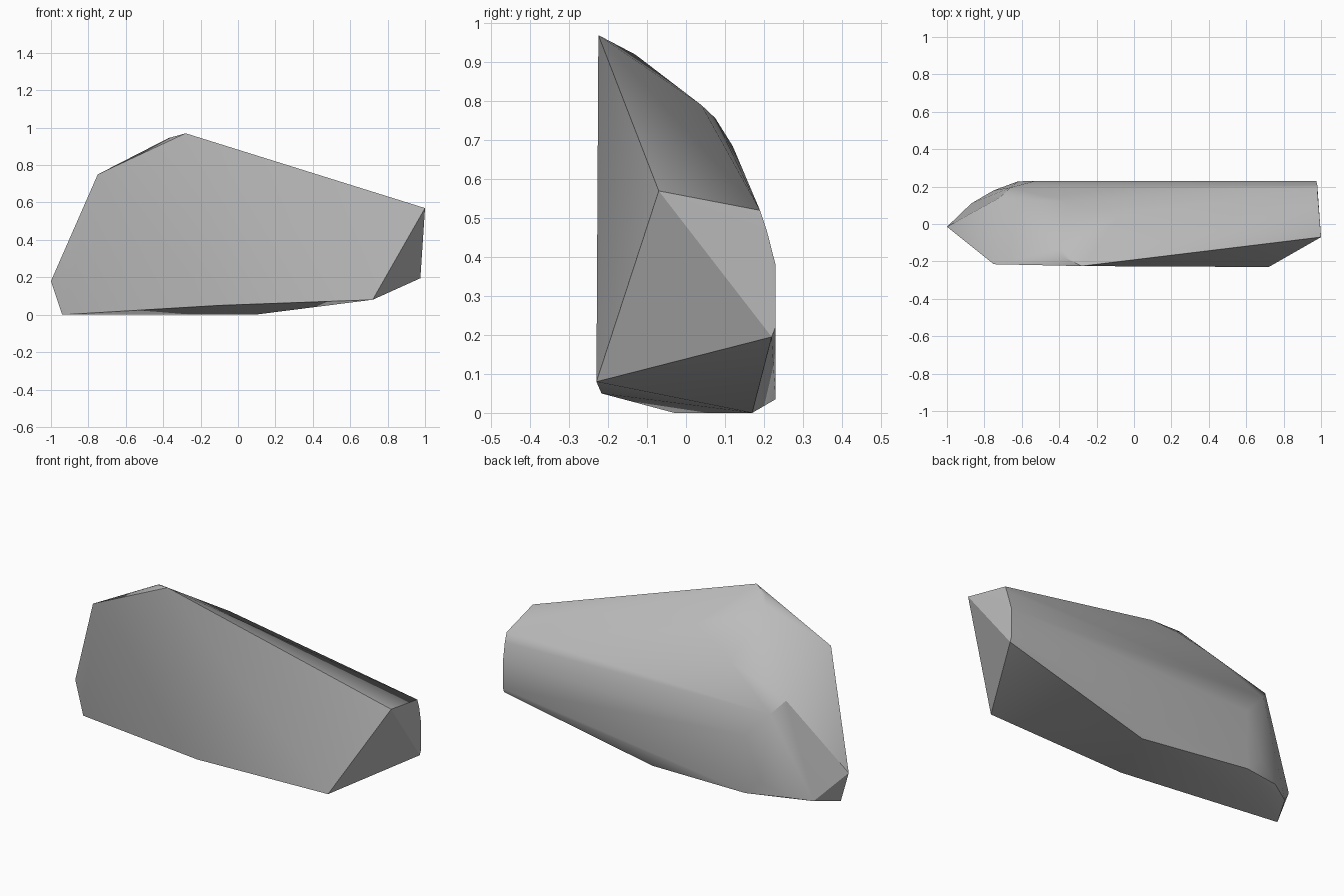
import bpy
import bmesh
import math

# Remove only the default cube
default_cube = bpy.data.objects.get("Cube")
if default_cube:
    bpy.data.objects.remove(default_cube, do_unlink=True)


def make_material(name, color):
    """One plain flat colour for viewport and render."""
    material = bpy.data.materials.new(name)
    material.use_nodes = True
    material.diffuse_color = color
    shader = material.node_tree.nodes["Principled BSDF"]
    shader.inputs["Base Color"].default_value = color
    shader.inputs["Roughness"].default_value = 0.9
    return material


# Corner points of the boulder, grouped by region
front_rim = [(-.28, -.225, .97), (-.75, -.215, .75), (-1, -.015, .18),
             (-.94, -.03, 0), (-.1, -.217, .05), (.72, -.23, .08)]
broad_end = [(1, -.07, .57), (.98, .19, .52), (.98, .207, .47),
             (.975, .23, .38), (.975, .23, .22), (.975, .22, .195)]
crest = [(-.37, -.18, .945), (-.4, -.13, .92), (-.08, .04, .79),
         (-.21, .075, .757), (-.36, .12, .685)]
back_shoulder = [(-.72, .14, .57), (-.66, .195, .5), (-.53, .23, .36)]
back_foot = [(-.62, .228, .12), (-.53, .23, .035), (-.75, .18, .05),
             (-.87, .11, .035), (.09, .17, 0)]


def convex_rock(name, points, material):
    """Wrap the corner points in a tight convex skin."""
    bm = bmesh.new()
    for point in points:
        bm.verts.new(point)
    hull = bmesh.ops.convex_hull(bm, input=list(bm.verts))
    loose = set(hull["geom_interior"]) | set(hull["geom_unused"])
    loose_verts = [v for v in loose if isinstance(v, bmesh.types.BMVert)]
    bmesh.ops.delete(bm, geom=loose_verts, context="VERTS")
    bmesh.ops.recalc_face_normals(bm, faces=list(bm.faces))
    mesh = bpy.data.meshes.new(name)
    bm.to_mesh(mesh)
    bm.free()
    mesh.materials.append(material)
    rock = bpy.data.objects.new(name, mesh)
    bpy.context.collection.objects.link(rock)
    return rock


# Single faceted boulder with softened shallow edges
stone_grey = make_material("stone_grey", (.5, .5, .5, 1))
corners = front_rim + broad_end + crest + back_shoulder + back_foot
boulder = convex_rock("boulder", corners, stone_grey)

bpy.ops.object.select_all(action="DESELECT")
boulder.select_set(True)
bpy.context.view_layer.objects.active = boulder
bpy.ops.object.shade_smooth_by_angle(angle=math.radians(30))
